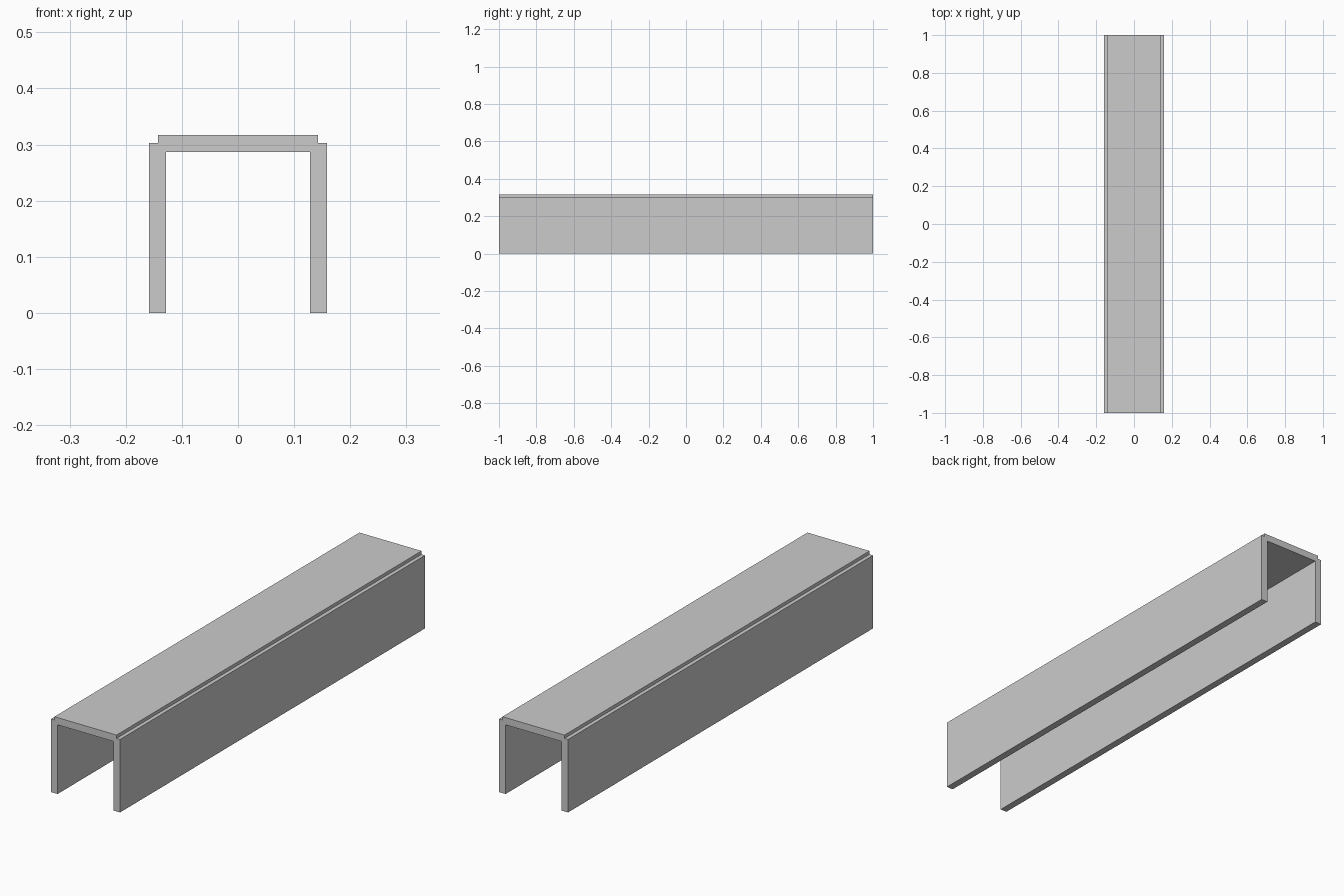
import bpy
import bmesh

if "Cube" in bpy.data.objects:
    bpy.data.objects.remove(bpy.data.objects["Cube"])

LENGTH = 2.0

# Right half of the channel cross-section (x, z), from inner top to outer top
half = [(0.128, 0.287), (0.128, 0.0), (0.1585, 0.0),
        (0.1585, 0.303), (0.1425, 0.303), (0.1425, 0.317)]

# Mirror the half to close the stepped U-shaped profile
profile = half + [(-x, z) for x, z in reversed(half)]

# Extrude the profile along y
bm = bmesh.new()
face = bm.faces.new([bm.verts.new((x, -LENGTH / 2, z)) for x, z in profile])
result = bmesh.ops.extrude_face_region(bm, geom=[face], use_keep_orig=True)
moved = [v for v in result["geom"] if isinstance(v, bmesh.types.BMVert)]
bmesh.ops.translate(bm, verts=moved, vec=(0, LENGTH, 0))
bmesh.ops.recalc_face_normals(bm, faces=bm.faces)

mesh = bpy.data.meshes.new("channel_cover")
bm.to_mesh(mesh)
bm.free()
channel = bpy.data.objects.new("channel_cover", mesh)
bpy.context.collection.objects.link(channel)
